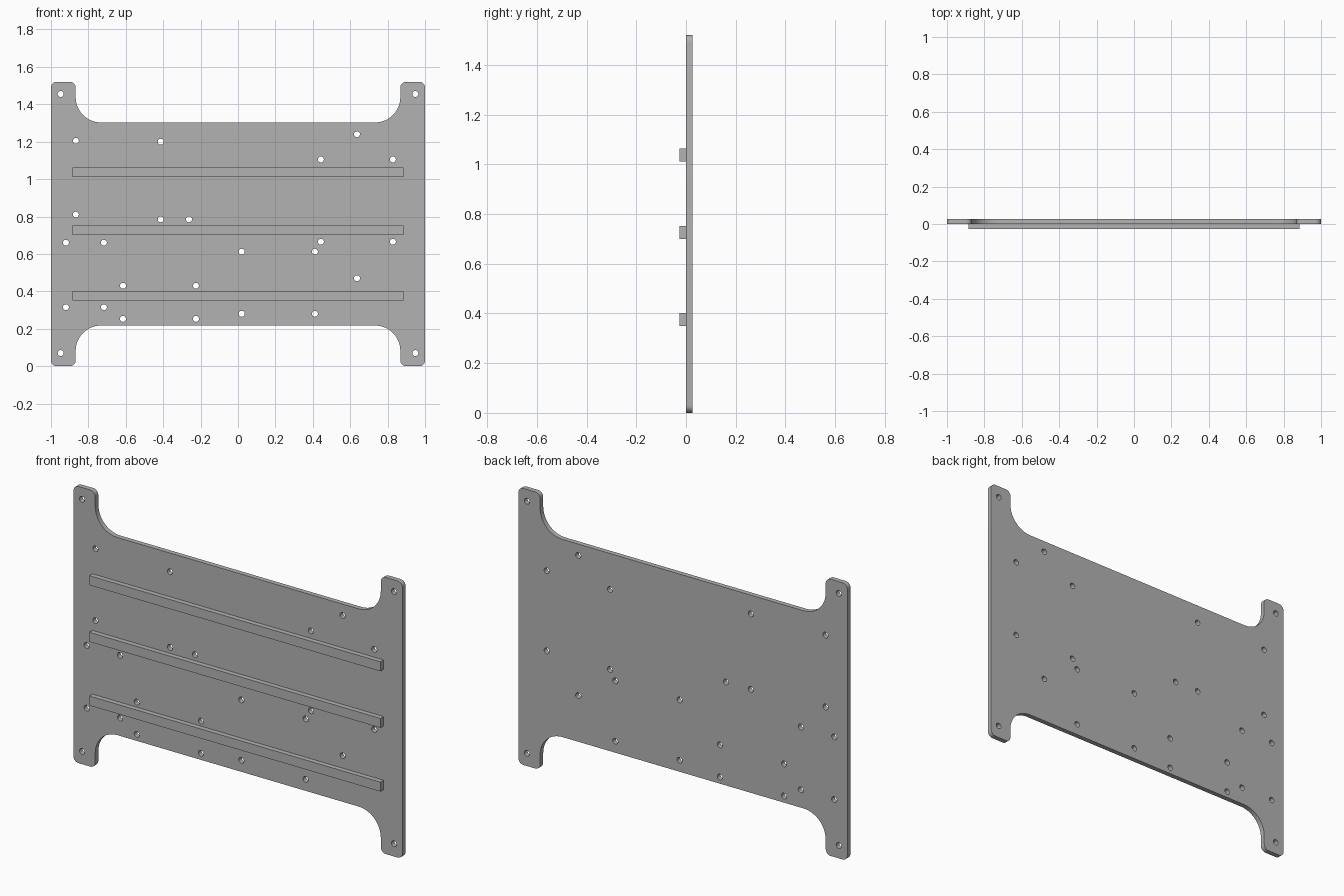
import bpy
import bmesh
from math import cos, sin, pi, radians

old = bpy.data.objects.get("Cube")
if old:
    bpy.data.objects.remove(old, do_unlink=True)

HEIGHT = 1.52
THICK = 0.027
LEG_IN = 0.868      # inner edge of the corner legs
RAIL = 0.217        # height of the recessed lower edge
FILLET, CORNER, HOLE = 0.135, 0.03, 0.016

grey = bpy.data.materials.new("plain grey")
grey.use_nodes = True
grey.diffuse_color = (0.45, 0.45, 0.45, 1)
grey.node_tree.nodes["Principled BSDF"].inputs["Base Color"].default_value = grey.diffuse_color


def arc(cx, cz, r, start, end, steps):
    angles = [radians(start + (end - start) * i / steps) for i in range(steps + 1)]
    return [(cx + r * cos(a), cz + r * sin(a)) for a in angles]


def add_loop(curve, points):
    spline = curve.splines.new('POLY')
    spline.points.add(len(points) - 1)
    for p, (x, z) in zip(spline.points, points):
        p.co = (x, z, 0, 1)
    spline.use_cyclic_u = True


# Plate outline: one quarter, mirrored to the other three
quarter = arc(LEG_IN - FILLET, RAIL - FILLET, FILLET, 90, 0, 12)
quarter += arc(LEG_IN + CORNER, CORNER, CORNER, 180, 270, 6)
quarter += arc(1 - CORNER, CORNER, CORNER, 270, 360, 6)
right_half = quarter + [(x, HEIGHT - z) for x, z in reversed(quarter)]
outline = right_half + [(-x, z) for x, z in reversed(right_half)]

# Through holes, grouped as columns and rows
hole_groups = [
    ((-0.948, 0.948), (0.07, 1.455)),
    ((-0.867,), (0.81, 1.205)),
    ((-0.413,), (0.785, 1.2)),
    ((-0.262,), (0.785,)),
    ((0.636,), (0.47, 1.24)),
    ((0.443, 0.828), (0.665, 1.105)),
    ((-0.92, -0.717), (0.315, 0.66)),
    ((0.02, 0.411), (0.28, 0.612)),
    ((-0.615, -0.225), (0.253, 0.43)),
]

# Drilled plate
curve = bpy.data.curves.new("plate", 'CURVE')
curve.dimensions = '2D'
curve.fill_mode = 'BOTH'
curve.extrude = THICK / 2
add_loop(curve, outline)
for columns, rows in hole_groups:
    for x in columns:
        for z in rows:
            add_loop(curve, arc(x, z, HOLE, 0, 360, 20)[:-1])
plate = bpy.data.objects.new("plate", curve)
bpy.context.collection.objects.link(plate)
plate.rotation_euler.x = pi / 2
plate.location.y = THICK / 2
bpy.ops.object.select_all(action='DESELECT')
bpy.context.view_layer.objects.active = plate
plate.select_set(True)
bpy.ops.object.convert(target='MESH')
plate = bpy.context.object
bm = bmesh.new()
bm.from_mesh(plate.data)
bmesh.ops.remove_doubles(bm, verts=bm.verts, dist=0.0001)
bmesh.ops.recalc_face_normals(bm, faces=bm.faces)
bm.to_mesh(plate.data)
bm.free()
plate.data.materials.clear()
plate.data.materials.append(grey)
bpy.ops.object.transform_apply(location=True, rotation=True, scale=True)
bpy.ops.object.shade_smooth_by_angle(angle=radians(30))

# Horizontal ribs on the front face
for name, z in (("lower_rib", 0.376), ("middle_rib", 0.726), ("upper_rib", 1.037)):
    bpy.ops.mesh.primitive_cube_add(size=1, location=(0, -THICK / 2, z))
    rib = bpy.context.object
    rib.name = name
    rib.scale = (1.77, THICK, 0.052)
    bpy.ops.object.transform_apply(location=True, rotation=True, scale=True)
    rib.data.materials.append(grey)
